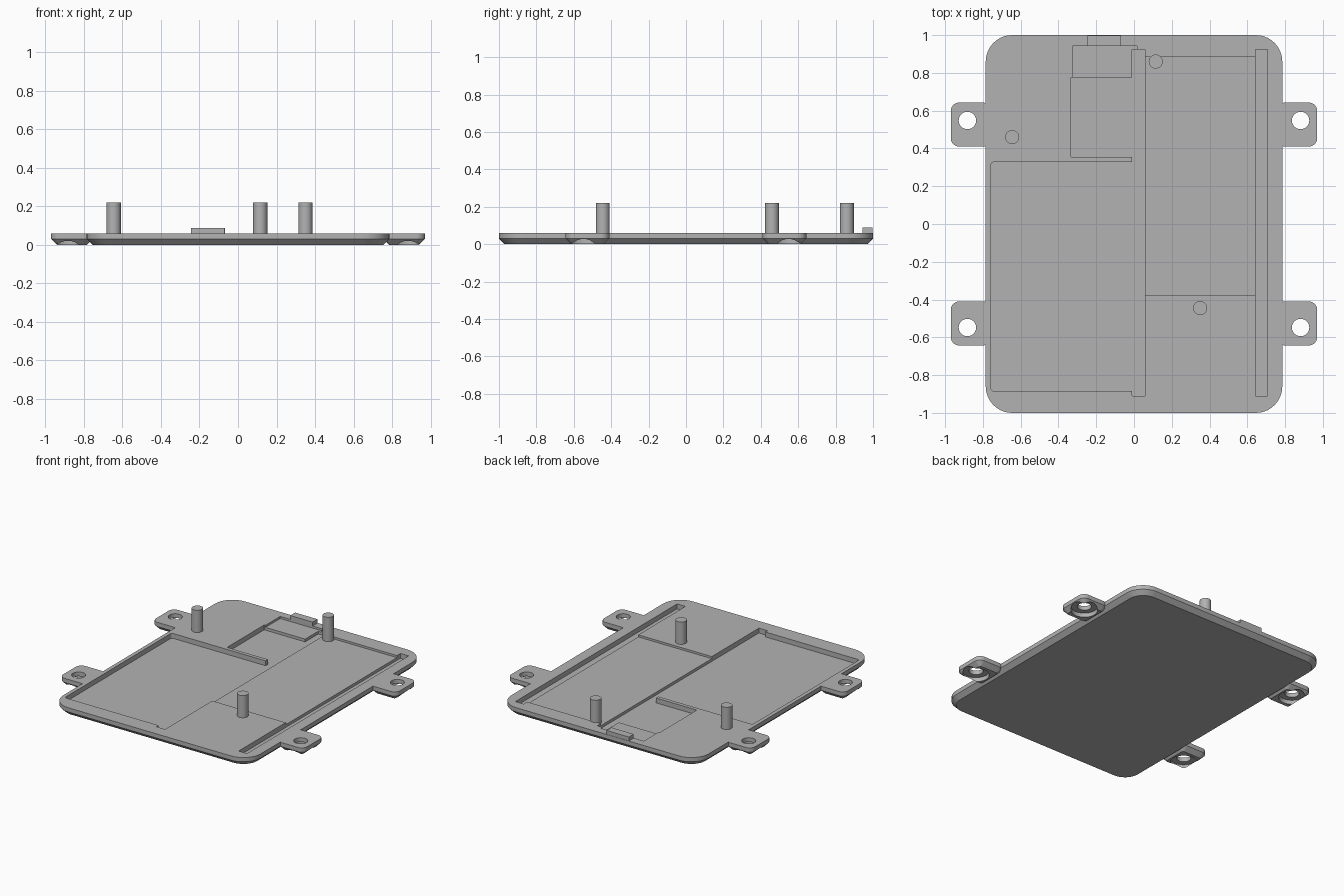
import bpy, bmesh, math

cube = bpy.data.objects.get("Cube")
if cube:
    bpy.data.objects.remove(cube, do_unlink=True)

grey = bpy.data.materials.new("plain grey")
grey.use_nodes = True
colour = (0.45, 0.45, 0.45, 1)
grey.diffuse_color = colour
grey.node_tree.nodes["Principled BSDF"].inputs["Base Color"].default_value = colour

TOP, CHAMFER, FLOOR, SHELF = 0.06, 0.03, 0.025, 0.045


def outline(x0, x1, y0, y1, radius, steps=10):
    """Rounded rectangle, counter-clockwise."""
    pts = []
    corners = [(x1, y1, -1, -1), (x0, y1, 1, -1), (x0, y0, 1, 1), (x1, y0, -1, 1)]
    for i, (x, y, sx, sy) in enumerate(corners):
        for k in range(steps + 1):
            a = math.pi / 2 * (i + k / steps)
            pts.append((x + sx * radius + radius * math.cos(a),
                        y + sy * radius + radius * math.sin(a)))
    return pts


def slab(name, x0, x1, y0, y1, radius, layers):
    """Stack of rounded rectangles; each layer is (height, inset)."""
    bm = bmesh.new()
    rings = []
    for z, d in layers:
        pts = outline(x0 + d, x1 - d, y0 + d, y1 - d, max(radius - d, 0.002))
        rings.append([bm.verts.new((x, y, z)) for x, y in pts])
    n = len(rings[0])
    for low, high in zip(rings, rings[1:]):
        for i in range(n):
            j = (i + 1) % n
            bm.faces.new((low[i], low[j], high[j], high[i]))
    bm.faces.new(rings[0][::-1])
    bm.faces.new(rings[-1])
    mesh = bpy.data.meshes.new(name)
    bm.to_mesh(mesh)
    bm.free()
    mesh.materials.append(grey)
    ob = bpy.data.objects.new(name, mesh)
    bpy.context.collection.objects.link(ob)
    return ob


def cylinder(name, x, y, z0, z1, radius):
    bpy.ops.mesh.primitive_cylinder_add(vertices=48, radius=radius, depth=z1 - z0,
                                        location=(x, y, (z0 + z1) / 2))
    ob = bpy.context.object
    ob.name = name
    ob.data.materials.append(grey)
    return ob


def combine(target, tool, operation):
    bpy.context.view_layer.objects.active = target
    mod = target.modifiers.new(operation.lower(), 'BOOLEAN')
    mod.operation, mod.solver, mod.object = operation, 'EXACT', tool
    bpy.ops.object.modifier_apply(modifier=mod.name)
    bpy.data.objects.remove(tool, do_unlink=True)


def smooth(ob):
    bpy.ops.object.select_all(action='DESELECT')
    ob.select_set(True)
    bpy.context.view_layer.objects.active = ob
    bpy.ops.object.shade_smooth_by_angle(angle=math.radians(25))


# Base plate with chamfered underside
profile = [(0, CHAMFER), (CHAMFER, 0), (TOP, 0)]
plate = slab("base_plate", -0.785, 0.785, -1, 1, 0.14, profile)

# Four mounting ears with through holes and counterbores below
for sx in (-1, 1):
    for sy in (-1, 1):
        xs = sorted((sx * 0.755, sx * 0.97))
        ys = sorted((sy * 0.41, sy * 0.643))
        combine(plate, slab("ear", *xs, *ys, 0.045, profile), 'UNION')
        x, y = sx * 0.882, sy * 0.548
        combine(plate, cylinder("hole", x, y, -0.1, 0.1, 0.046), 'DIFFERENCE')
        combine(plate, cylinder("counterbore", x, y, -0.1, 0.03, 0.086), 'DIFFERENCE')

# Recesses in the top: x range, y range, corner radius, floor height
recesses = [
    (-0.01, 0.058, -0.91, 0.925, 0.003, FLOOR),     # centre slot
    (0.642, 0.708, -0.91, 0.925, 0.003, FLOOR),     # side slot
    (-0.757, 0.03, -0.885, 0.328, 0.015, FLOOR),    # large bay
    (-0.335, 0.03, 0.355, 0.776, 0.003, FLOOR),     # small bay
    (-0.325, 0.015, 0.74, 0.943, 0.003, SHELF),     # connector shelf
    (0.03, 0.67, -0.375, 0.885, 0.015, SHELF),      # shallow bay
]
for x0, x1, y0, y1, r, z in recesses:
    combine(plate, slab("recess", x0, x1, y0, y1, r, [(z, 0), (0.2, 0)]), 'DIFFERENCE')
smooth(plate)

# Three support posts
for name, x, y in [("left_post", 0.115, 0.86), ("front_post", 0.35, -0.445),
                   ("right_post", -0.645, 0.46)]:
    smooth(cylinder(name, x, y, 0.035, 0.22, 0.037))

# Raised block at the rear edge
slab("rear_block", -0.245, -0.068, 0.943, 0.998, 0.002, [(0.04, 0), (0.088, 0)])
